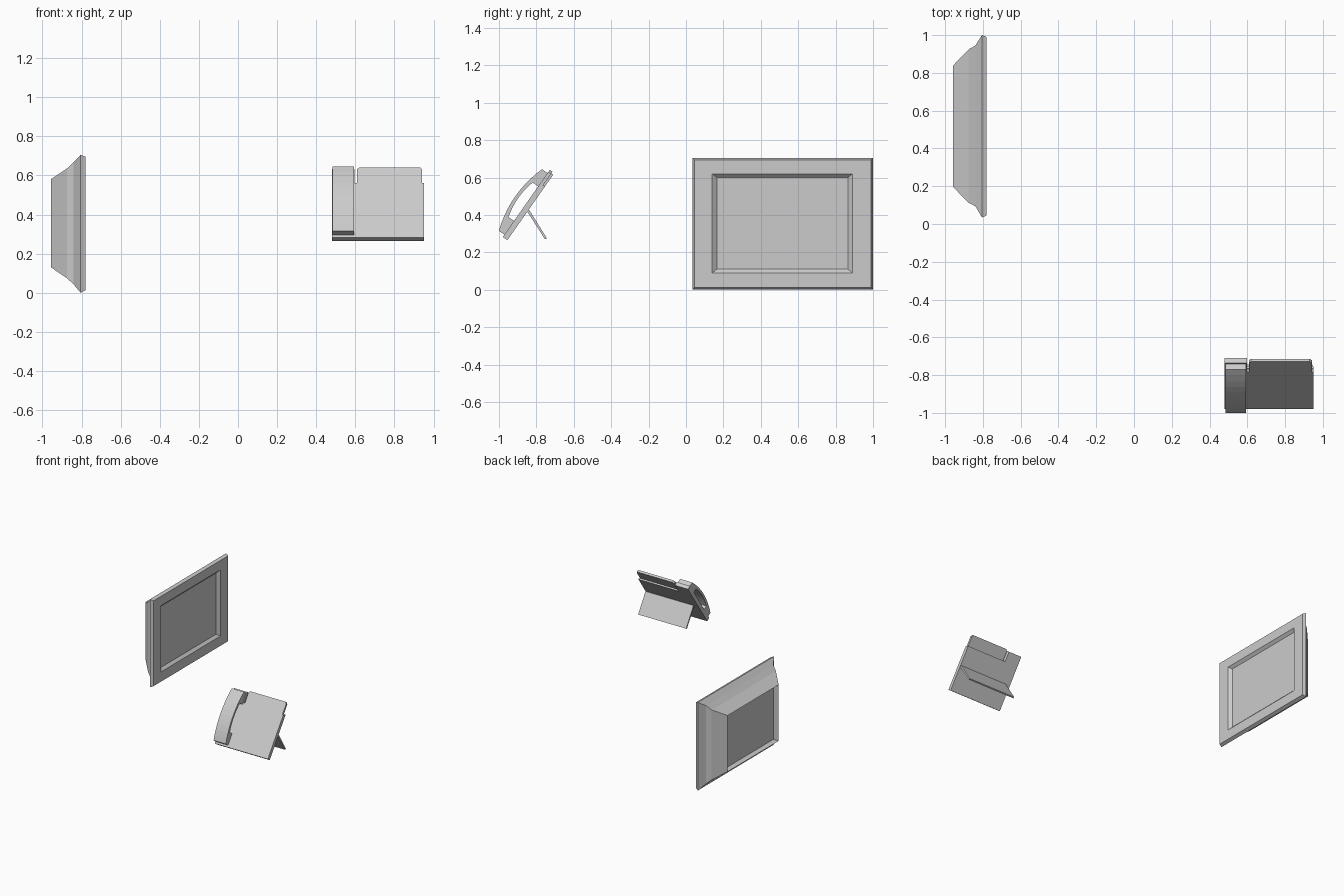
import bpy, bmesh, math
from mathutils import Vector

if "Cube" in bpy.data.objects:
    bpy.data.objects.remove(bpy.data.objects["Cube"])


def finish(name, bm):
    bmesh.ops.recalc_face_normals(bm, faces=bm.faces)
    mesh = bpy.data.meshes.new(name)
    bm.to_mesh(mesh)
    bm.free()
    obj = bpy.data.objects.new(name, mesh)
    bpy.context.collection.objects.link(obj)
    return obj


def loft(name, loops):
    """Closed solid skinned through loops with equal point counts."""
    bm = bmesh.new()
    rings = [[bm.verts.new(p) for p in loop] for loop in loops]
    n = len(rings[0])
    for a, b in zip(rings, rings[1:]):
        for i in range(n):
            j = (i + 1) % n
            bm.faces.new((a[i], a[j], b[j], b[i]))
    bm.faces.new(rings[0])
    bm.faces.new(rings[-1])
    return finish(name, bm)


# Display: rectangles (x, y0, y1, z0, z1) from recessed screen to recessed back
def rect(x, y0, y1, z0, z1):
    return [(x, y0, z0), (x, y1, z0), (x, y1, z1), (x, y0, z1)]


sections = [
    (-0.800, 0.165, 0.865, 0.110, 0.600),
    (-0.780, 0.140, 0.890, 0.090, 0.620),
    (-0.780, 0.045, 0.990, 0.012, 0.695),
    (-0.805, 0.035, 1.000, 0.000, 0.705),
    (-0.840, 0.095, 0.945, 0.042, 0.668),
    (-0.875, 0.112, 0.925, 0.075, 0.635),
    (-0.957, 0.195, 0.840, 0.130, 0.580),
    (-0.910, 0.195, 0.840, 0.130, 0.580),
]
loft("display_shell", [rect(*s) for s in sections])

# Desk phone: tilted frame, u runs up the slope, v points out of its face
TILT = math.radians(55)
ORIGIN = Vector((0, -0.955, 0.265))
U = Vector((0, math.cos(TILT), math.sin(TILT)))
V = Vector((0, -math.sin(TILT), math.cos(TILT)))


def place(x, u, v):
    return Vector((x, 0, 0)) + ORIGIN + U * u + V * v


def plate(name, outline, v0, v1):
    """Outline in (x, u), given thickness along v."""
    return loft(name, [[place(x, u, v) for x, u in outline] for v in (v0, v1)])


def side_profile(name, profile, x0, x1):
    """Profile in (u, v), given width along x."""
    return loft(name, [[place(x, u, v) for u, v in profile] for x in (x0, x1)])


# Face plate with a notch beside the handset
plate("phone_face", [(0.48, 0), (0.95, 0), (0.95, 0.342), (0.942, 0.342),
                     (0.942, 0.425), (0.93, 0.438), (0.62, 0.438), (0.608, 0.425),
                     (0.608, 0.342), (0.597, 0.342), (0.597, 0.427), (0.48, 0.427)],
      0.012, 0.03)

# Rear base, taller behind the handset
plate("phone_base", [(0.48, 0), (0.95, 0), (0.95, 0.35), (0.597, 0.35),
                     (0.597, 0.427), (0.48, 0.427)], 0, 0.012)


# Arched handset with two end blocks and an open grip
def arch(u0, u1, v_end, rise, n):
    for i in range(n + 1):
        t = i / n
        yield (u0 + (u1 - u0) * t, v_end + rise * 4 * t * (1 - t))


outer = list(arch(0.015, 0.417, 0.066, 0.034, 10))
inner = list(arch(0.105, 0.33, 0.066, 0.016, 8))
handset = outer + [(0.417, 0.03), (0.33, 0.03)] + inner[::-1] + [(0.105, 0.03), (0.015, 0.03)]
side_profile("handset", handset, 0.484, 0.592)

# Fold-out rear leg
leg = [(-0.85, 0.42), (-0.837, 0.425), (-0.744, 0.275), (-0.754, 0.27)]
loft("rear_leg", [[(x, y, z) for y, z in leg] for x in (0.52, 0.945)])
